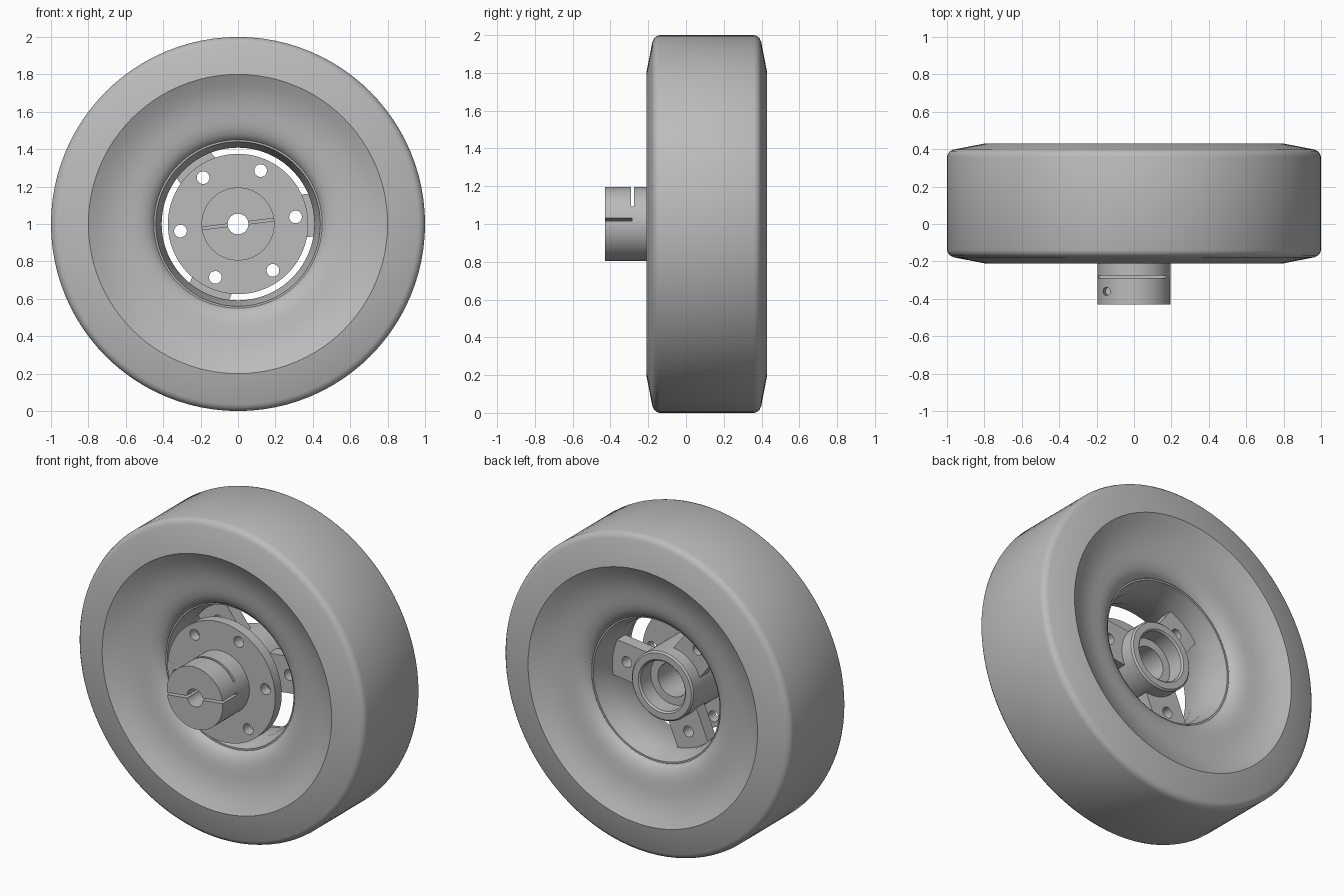
import bpy, bmesh, math
from mathutils import Matrix, Vector

if "Cube" in bpy.data.objects:
    bpy.data.objects.remove(bpy.data.objects["Cube"])

GREY = bpy.data.materials.new("plain grey")
GREY.use_nodes = True
GREY.diffuse_color = (0.5, 0.5, 0.5, 1)
GREY.node_tree.nodes["Principled BSDF"].inputs["Base Color"].default_value = (0.5, 0.5, 0.5, 1)

TILT = math.radians(7)      # the hub and arms are turned a little on the axle
MID = 0.11                  # middle plane of the tyre


def turned(angle):
    """Turn about the axle, which runs along y at z = 1."""
    return Matrix.Translation((0, 0, 1)) @ Matrix.Rotation(-angle, 4, 'Y')


def finish(name, bm):
    bmesh.ops.recalc_face_normals(bm, faces=bm.faces)
    mesh = bpy.data.meshes.new(name)
    bm.to_mesh(mesh)
    bm.free()
    mesh.materials.append(GREY)
    obj = bpy.data.objects.new(name, mesh)
    bpy.context.collection.objects.link(obj)
    return obj


def lathe(name, profile, segments=96):
    """Spin a closed (radius, y) profile about the axle."""
    bm = bmesh.new()
    rings = []
    for i in range(segments):
        m = turned(2 * math.pi * i / segments)
        rings.append([bm.verts.new(m @ Vector((r, y, 0))) for r, y in profile])
    n = len(profile)
    for i in range(segments):
        a, b = rings[i], rings[(i + 1) % segments]
        for j in range(n):
            k = (j + 1) % n
            bm.faces.new((a[j], a[k], b[k], b[j]))
    return finish(name, bm)


def add_box(bm, low, high, matrix):
    low, high = Vector(low), Vector(high)
    place = Matrix.Translation((low + high) / 2) @ Matrix.Diagonal((*(high - low), 1))
    bmesh.ops.create_cube(bm, size=1, matrix=matrix @ place)


def add_rod(bm, radius, length, matrix):
    bmesh.ops.create_cone(bm, cap_ends=True, segments=24, radius1=radius,
                          radius2=radius, depth=length, matrix=matrix)


def cut(obj, bm):
    """Subtract the shapes in bm, then drop the cutter."""
    cutter = finish("cutter", bm)
    cutter.hide_render = True
    mod = obj.modifiers.new("cut", 'BOOLEAN')
    mod.operation, mod.solver, mod.object = 'DIFFERENCE', 'EXACT', cutter
    mod.use_self = True
    activate(obj)
    bpy.ops.object.modifier_apply(modifier=mod.name)
    bpy.data.objects.remove(cutter)


def activate(obj):
    for other in bpy.context.selected_objects:
        other.select_set(False)
    obj.select_set(True)
    bpy.context.view_layer.objects.active = obj


def both_sides(front):
    """Mirror a front half profile in the middle plane of the tyre."""
    return front + [(r, 2 * MID - y) for r, y in reversed(front)]


def bolt_holes(count):
    bm = bmesh.new()
    along_y = Matrix.Rotation(math.pi / 2, 4, 'X')
    for i in range(count):
        m = turned(TILT + 2 * math.pi * i / count)
        add_rod(bm, 0.034, 1.4, m @ Matrix.Translation((0.31, 0, 0)) @ along_y)
    return bm


# Tyre with a dished side wall on each face, and its rim
tyre = lathe("tyre", both_sides([
    (0.45, -0.08), (0.46, -0.095), (0.48, -0.11), (0.51, -0.123), (0.55, -0.132),
    (0.6, -0.138), (0.65, -0.147), (0.7, -0.162), (0.75, -0.183), (0.8, -0.21),
    (0.965, -0.178), (0.982, -0.17), (0.994, -0.157), (1.0, -0.14)]))
rim = lathe("rim", both_sides([
    (0.455, -0.075), (0.44, -0.075), (0.435, -0.05), (0.408, 0.03)]))

# Rear bearing boss with a stepped bore
boss = lathe("bearing_boss", [
    (0.215, -0.11), (0.215, 0.23), (0.205, 0.24), (0.165, 0.24), (0.155, 0.23),
    (0.155, 0.13), (0.105, 0.13), (0.105, -0.11)], 64)

# Three arms from boss to rim, each with a bolt hole
bm = bmesh.new()
for i in range(3):
    add_box(bm, (0.17, 0.07, -0.115), (0.42, 0.15, 0.115),
            turned(TILT + 2 * math.pi * i / 3))
arms = finish("rim_arms", bm)
cut(arms, bolt_holes(3))

# Front clamp hub with a bolt flange
hub = lathe("clamp_hub", [
    (0.055, -0.43), (0.195, -0.43), (0.195, -0.165), (0.375, -0.165),
    (0.375, -0.1), (0.055, -0.1)])
cut(hub, bolt_holes(6))

# Clamp slit, cross slot and screw hole
base = turned(TILT)
bm = bmesh.new()
add_box(bm, (-0.25, -0.5, -0.007), (0.25, -0.285, 0.007), base)
cut(hub, bm)
bm = bmesh.new()
add_box(bm, (-0.25, -0.29, 0.07), (0.25, -0.275, 0.25), base)
cut(hub, bm)
bm = bmesh.new()
add_rod(bm, 0.022, 0.6, base @ Matrix.Translation((-0.13, -0.36, 0.3)))
cut(hub, bm)

for part in (tyre, rim, boss, arms, hub):
    activate(part)
    bpy.ops.object.shade_smooth_by_angle(angle=math.radians(30))
